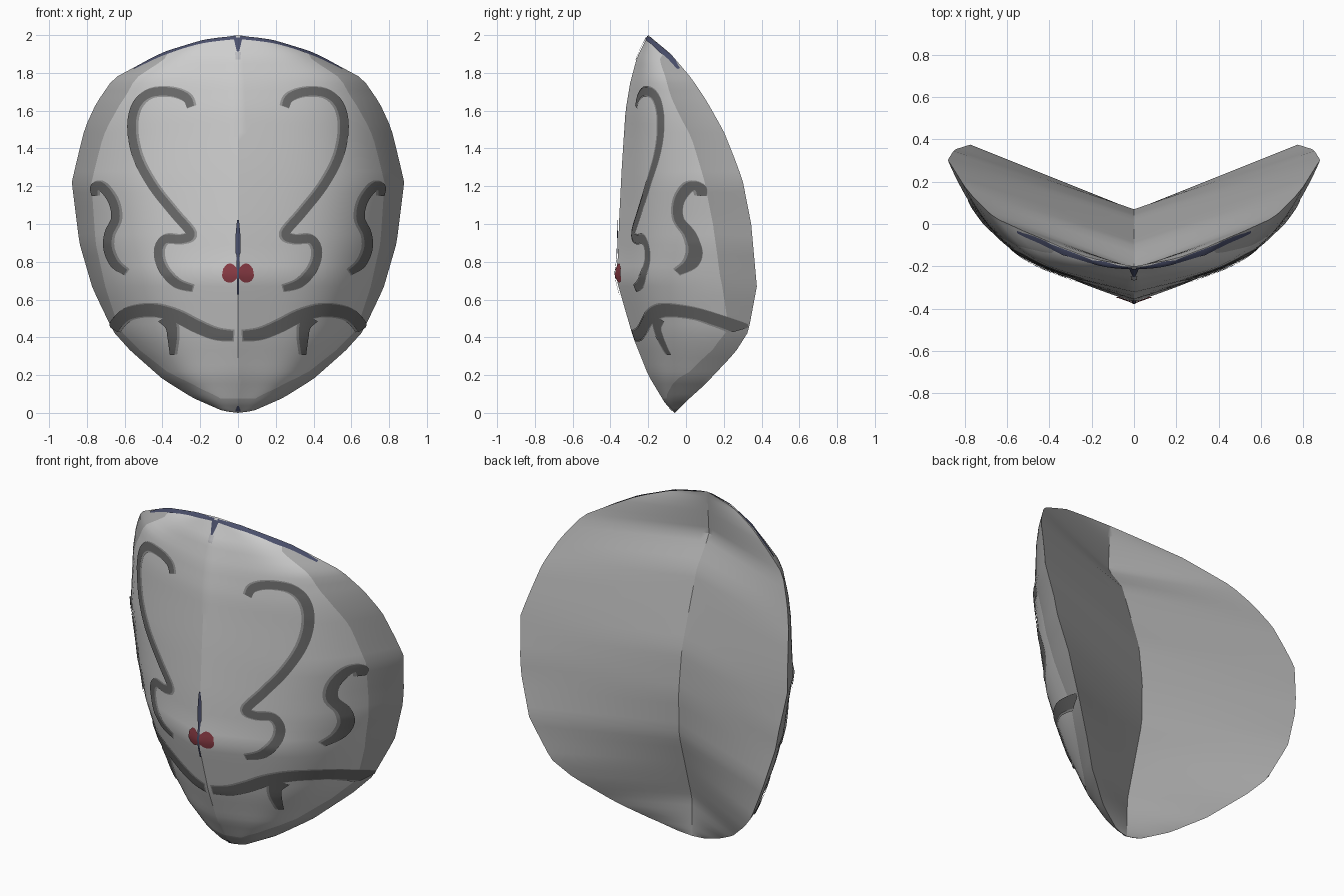
import bpy, bmesh, math
from mathutils import Vector

if "Cube" in bpy.data.objects:
    bpy.data.objects.remove(bpy.data.objects["Cube"])


def material(name, rgb):
    m = bpy.data.materials.new(name)
    m.diffuse_color = (*rgb, 1)
    m.use_nodes = True
    m.node_tree.nodes["Principled BSDF"].inputs["Base Color"].default_value = m.diffuse_color
    return m


FACE = material("light grey", (0.62, 0.62, 0.62))
BORDER = material("mid grey", (0.41, 0.41, 0.41))
MARK = material("dark grey", (0.15, 0.15, 0.15))
FRINGE = material("fringe grey", (0.32, 0.32, 0.32))
RED = material("dark red", (0.26, 0.045, 0.06))
NAVY = material("navy", (0.07, 0.08, 0.15))
PALE = material("pale grey", (0.5, 0.5, 0.52))

# Profiles by height: (z, value)
RIM_X = [(0, 0), (.01, .08), (.08, .24), (.18, .4), (.33, .57), (.43, .66), (.66, .77), (.9, .84),
         (1.22, .88), (1.35, .85), (1.51, .81), (1.64, .75), (1.77, .66), (1.84, .53), (1.91, .39),
         (1.97, .2), (2, 0)]
RIM_Y = [(0, -.06), (.06, .0), (.15, .1), (.32, .26), (.43, .33), (.67, .375), (1, .345), (1.23, .3),
         (1.34, .26), (1.49, .2), (1.65, .11), (1.77, .03), (1.9, -.08), (2, -.2)]
FRONT_Y = [(0, -.06), (.05, -.11), (.2, -.2), (.4, -.28), (.66, -.355), (.73, -.372), (.82, -.36),
           (1, -.355), (1.3, -.34), (1.6, -.32), (1.75, -.295), (1.88, -.26), (2, -.2)]
BACK_Y = [(0, -.06), (.227, -.056), (.65, .065), (.9, .07), (1.15, .04), (1.576, -.1), (1.736, -.217),
          (2, -.2)]
INNER = [(0, .4), (.08, .4), (.12, .6), (.22, .85), (.33, .91), (.45, .94), (.66, .91), (1.05, .89),
         (1.45, .87), (1.68, .82), (1.87, .83), (1.92, .97), (2, .97)]


def at(table, z):
    for (z0, a), (z1, b) in zip(table, table[1:]):
        if z <= z1:
            return a + (b - a) * max(0, z - z0) / (z1 - z0)
    return table[-1][1]


def bulge(t):
    return 0.38 * t + 0.62 * t ** 4.5


def front(x, z):
    z = min(max(z, 0), 2)
    t = min(abs(x) / max(at(RIM_X, z), 1e-4), 1)
    c = at(FRONT_Y, z)
    return c + (at(RIM_Y, z) - c) * bulge(t)


def finish(bm, name, mats):
    me = bpy.data.meshes.new(name)
    bm.to_mesh(me)
    bm.free()
    for m in mats:
        me.materials.append(m)
    ob = bpy.data.objects.new(name, me)
    bpy.context.collection.objects.link(ob)
    bpy.ops.object.select_all(action='DESELECT')
    ob.select_set(True)
    bpy.context.view_layer.objects.active = ob
    bpy.ops.object.shade_smooth_by_angle(angle=math.radians(28))
    return ob


# Mask body: bulged front with a border, and a V-shaped back
def build_mask():
    bm = bmesh.new()
    rows, n_in, n_out = 56, 16, 8
    n = n_in + n_out
    grid_f, grid_b = [], []
    for i in range(rows + 1):
        z = 1 - math.cos(math.pi * i / rows)
        w, ry, by, tb = at(RIM_X, z), at(RIM_Y, z), at(BACK_Y, z), at(INNER, z)
        ts = [tb * k / n_in for k in range(n_in)]
        ts += [tb + (1 - tb) * k / n_out for k in range(n_out + 1)]
        ts = [-t for t in reversed(ts[1:])] + ts
        grid_f.append([bm.verts.new((t * w, front(t * w, z), z)) for t in ts])
        grid_b.append([bm.verts.new((t * w, by + (ry - by) * abs(t), z)) for t in ts])
    for i in range(rows):
        zm = 1 - math.cos(math.pi * (i + .5) / rows)
        for j in range(2 * n):
            for g, is_front in ((grid_f, True), (grid_b, False)):
                q = [g[i][j], g[i][j + 1], g[i + 1][j + 1], g[i + 1][j]]
                f = bm.faces.new(q if is_front else q[::-1])
                inside = n_out <= j < 2 * n - n_out
                f.material_index = 0 if is_front and zm > .07 and (inside or zm > 1.9) else 1
    bmesh.ops.remove_doubles(bm, verts=bm.verts, dist=1e-4)
    bmesh.ops.dissolve_degenerate(bm, edges=bm.edges, dist=1e-5)
    finish(bm, "mask_body", [FACE, BORDER])


def smooth_path(pts, steps=7):
    out = []
    p = [pts[0]] + pts + [pts[-1]]
    for a, b, c, d in zip(p, p[1:], p[2:], p[3:]):
        for k in range(steps):
            t = k / steps
            out.append([.5 * (2 * b[i] + (c[i] - a[i]) * t + (2 * a[i] - 5 * b[i] + 4 * c[i] - d[i]) * t * t
                              + (3 * b[i] - a[i] - 3 * c[i] + d[i]) * t ** 3) for i in range(3)])
    return out + [list(pts[-1])]


# Thin painted band that follows the front surface; points are (x, z) or (x, z, width)
def paint(name, pts, mat, width=.045, lift=.006, sides=(1, -1), extra=0, shift=0):
    path = smooth_path([(p[0] + shift, p[1], (p[2] if len(p) > 2 else width) + extra) for p in pts])
    bm = bmesh.new()
    for s in sides:
        prev = None
        for i, (x, z, w) in enumerate(path):
            a, b = path[max(i - 1, 0)], path[min(i + 1, len(path) - 1)]
            side = Vector((-(b[1] - a[1]), b[0] - a[0])).normalized() * w / 2
            ring = []
            for k in (-1, -.5, 0, .5, 1):
                px, pz = x + side.x * k, z + side.y * k
                if len(sides) == 2:
                    px = max(px, 0)
                px = math.copysign(min(abs(px), at(RIM_X, pz) * .997), px)
                e = .004
                nrm = Vector(((front(px + e, pz) - front(px - e, pz)) / (2 * e), -1,
                              (front(px, pz + e) - front(px, pz - e)) / (2 * e))).normalized()
                v = Vector((px, front(px, pz), pz)) + nrm * lift
                ring.append(bm.verts.new((v.x * s, v.y, v.z)))
            if prev:
                for j in range(4):
                    f = bm.faces.new((prev[j], prev[j + 1], ring[j + 1], ring[j]))
                    f.normal_update()
                    if f.normal.y > 0:
                        f.normal_flip()
            prev = ring
    finish(bm, name, [mat])


build_mask()

# Dark curling markings, each with a lighter fringe underneath
MARKINGS = {
    "brow_scroll": [(.25, 1.62, .04), (.275, 1.67), (.36, 1.70), (.47, 1.69), (.54, 1.62), (.56, 1.5),
                    (.53, 1.35), (.45, 1.2), (.34, 1.06), (.25, .95), (.30, .92), (.385, .92), (.42, .86),
                    (.40, .77), (.33, .69), (.24, .66, .03)],
    "cheek_scroll": [(.755, 1.15, .03), (.755, 1.195), (.715, 1.195), (.66, 1.12), (.645, 1.03),
                     (.68, .95), (.685, .87), (.65, .79), (.59, .745, .03)],
    "mouth_band": [(.025, .41, .05), (.12, .42, .06), (.22, .46, .065), (.33, .515, .065),
                   (.45, .545, .065), (.57, .53, .065), (.63, .485, .065), (.657, .445, .06)],
    "mouth_fang": [(.38, .51, .09), (.352, .46, .06), (.345, .4, .05), (.345, .31, .025)],
}
for name, pts in MARKINGS.items():
    paint(name + "_fringe", pts, FRINGE, lift=.003, extra=.012, shift=-.006)
    paint(name, pts, MARK)

# Red nose spots
paint("nose_spot", [(.002, .74, .05), (.03, .74, .095), (.06, .742, .09), (.08, .745, .04)], RED, lift=.005)

# Navy lines on the nose ridge, top edge and chin
paint("nose_line", [(0, .63, .006), (0, .82, .01), (0, .85, .02), (0, .94, .02), (0, 1.02, .005)],
      NAVY, lift=.008, sides=(1,))
paint("top_spike", [(0, 1.91, .01), (0, 1.95, .03), (0, 1.985, .045)], NAVY, sides=(1,))
paint("top_edge_line", [(.01, 1.985), (.19, 1.962), (.39, 1.9), (.55, 1.82, .006)], NAVY, width=.016, lift=.004)
paint("top_patch", [(0, 1.87, .025), (0, 1.91, .03)], PALE, lift=.004, sides=(1,))
paint("chin_line", [(0, .01, .03), (0, .04, .008)], NAVY, lift=.004, sides=(1,))
